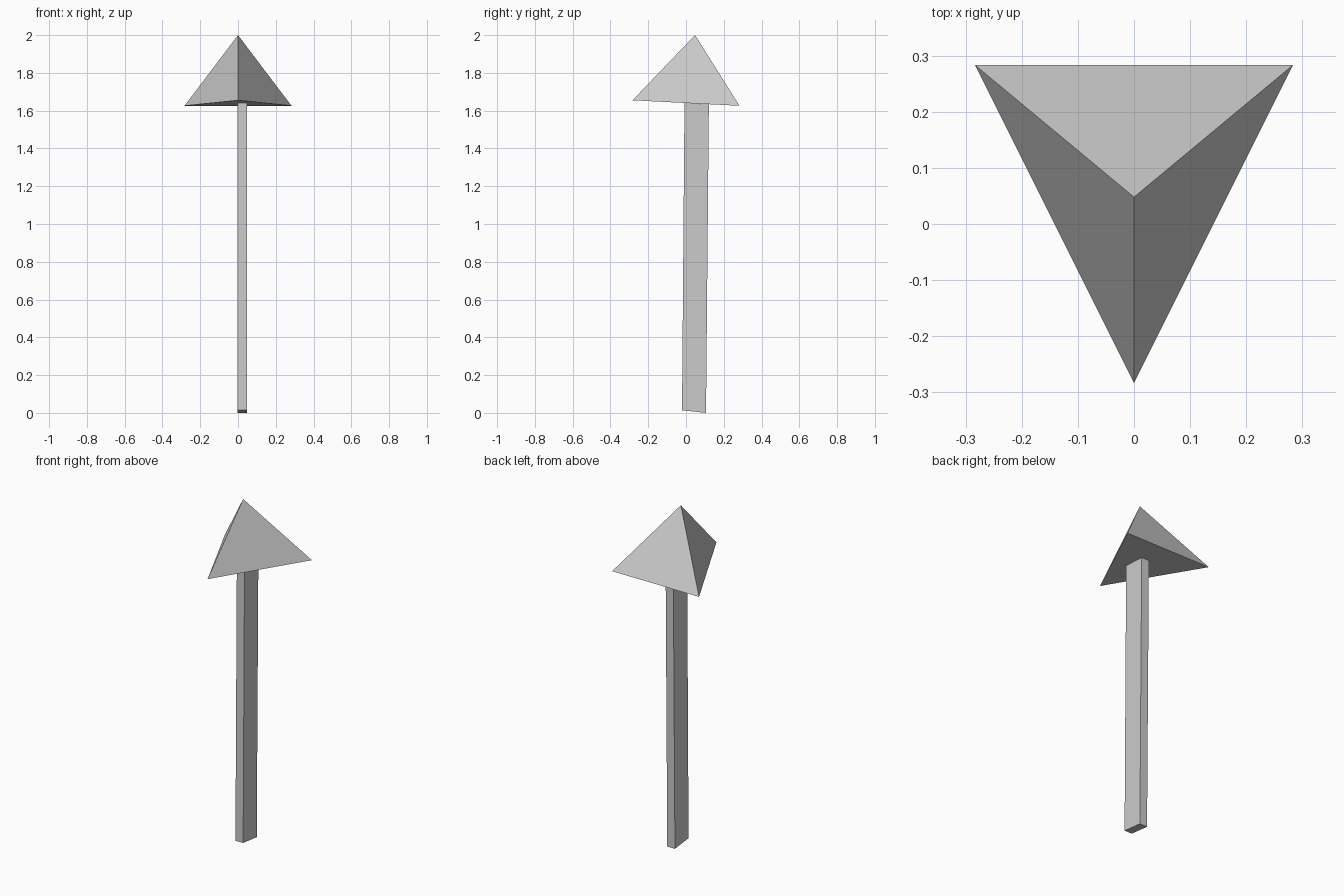
import bpy, bmesh

if "Cube" in bpy.data.objects:
    bpy.data.objects.remove(bpy.data.objects["Cube"])


def make_hull(name, points):
    """Flat-faced convex solid from its corner points."""
    bm = bmesh.new()
    for p in points:
        bm.verts.new(p)
    bmesh.ops.convex_hull(bm, input=bm.verts[:])
    bmesh.ops.dissolve_limit(bm, angle_limit=0.002, verts=bm.verts[:], edges=bm.edges[:])
    bmesh.ops.recalc_face_normals(bm, faces=bm.faces[:])
    mesh = bpy.data.meshes.new(name)
    bm.to_mesh(mesh)
    bm.free()
    obj = bpy.data.objects.new(name, mesh)
    bpy.context.collection.objects.link(obj)
    return obj


# Pointed head: three-sided pyramid, base dipping towards the back
make_hull("arrow_head", [(-0.283, 0.283, 1.626), (0.283, 0.283, 1.626),
                         (0, -0.283, 1.655), (0, 0.048, 2.0)])

# Shaft: slightly leaning flat bar, side profile (y, z) swept across x
profile = [(-0.021, 0.014), (0.106, 0.0), (0.121, 1.634), (-0.008, 1.641)]
make_hull("shaft", [(x, y, z) for x in (-0.002, 0.048) for y, z in profile])
